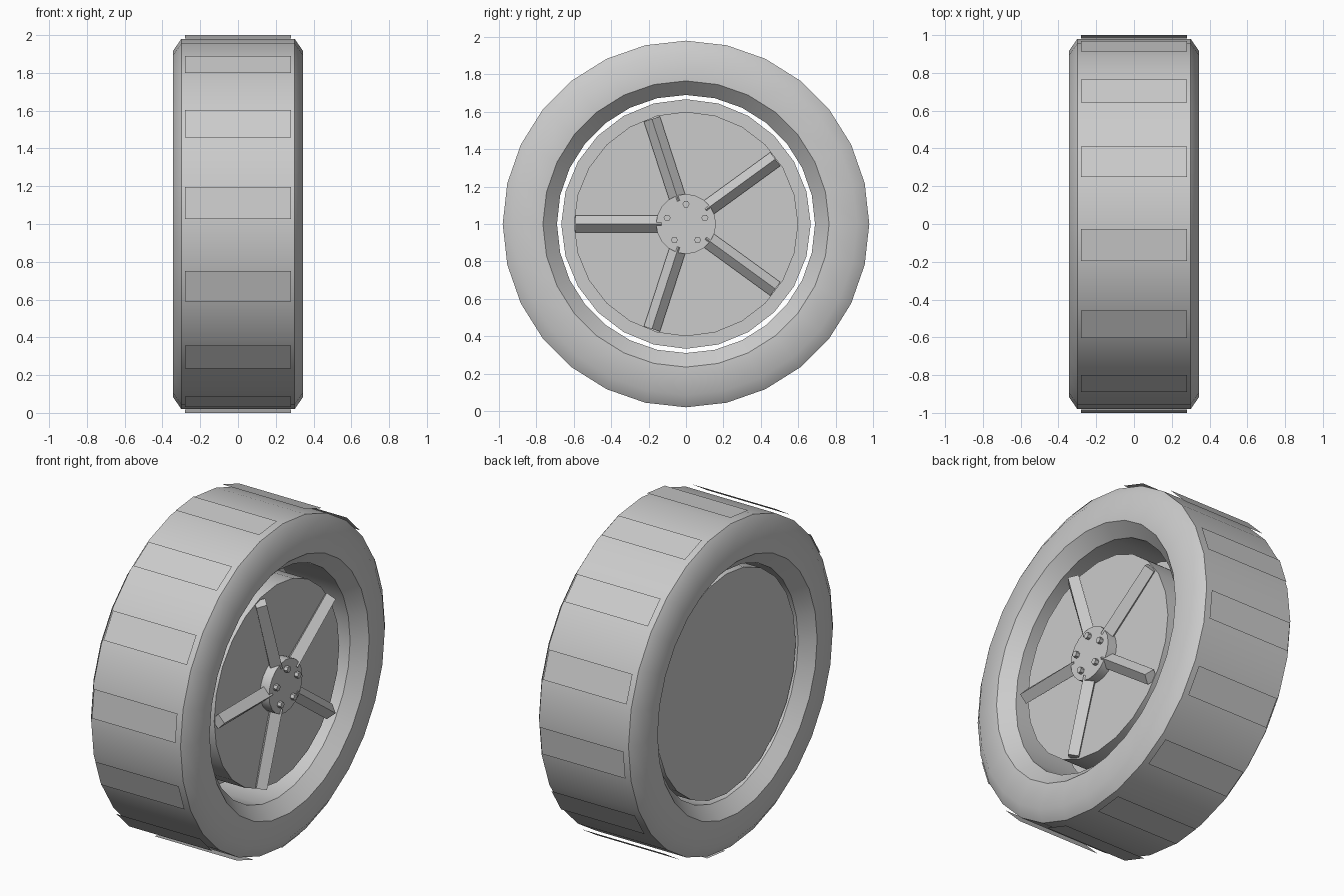
import bpy, bmesh, math
from mathutils import Matrix, Vector

if "Cube" in bpy.data.objects:
    bpy.data.objects.remove(bpy.data.objects["Cube"])

AXLE = Vector((0, 0, 1))  # wheel centre, axle runs along x


def finish(bm, name, smooth=None):
    bmesh.ops.recalc_face_normals(bm, faces=bm.faces)
    mesh = bpy.data.meshes.new(name)
    bm.to_mesh(mesh)
    bm.free()
    ob = bpy.data.objects.new(name, mesh)
    ob.location = AXLE
    bpy.context.collection.objects.link(ob)
    if smooth:
        bpy.ops.object.select_all(action='DESELECT')
        ob.select_set(True)
        bpy.context.view_layer.objects.active = ob
        bpy.ops.object.shade_smooth_by_angle(angle=math.radians(smooth))
    return ob


def lathe(name, profile, sides, closed=False, smooth=None):
    """Spin (x, radius) points around the axle; open profiles get end caps."""
    bm = bmesh.new()
    rings = []
    for x, r in profile:
        rings.append([bm.verts.new((x, r * math.cos(2 * math.pi * i / sides),
                                    r * math.sin(2 * math.pi * i / sides)))
                      for i in range(sides)])
    pairs = list(zip(rings, rings[1:]))
    if closed:
        pairs.append((rings[-1], rings[0]))
    else:
        bm.faces.new(rings[0])
        bm.faces.new(rings[-1])
    for a, b in pairs:
        for i in range(sides):
            j = (i + 1) % sides
            bm.faces.new((a[i], a[j], b[j], b[i]))
    return finish(bm, name, smooth)


# Tyre: chamfered ring with an open centre
half = [(0.30, 0.98), (0.345, 0.915), (0.345, 0.765), (0.27, 0.69)]
lathe("tyre", half + [(-x, r) for x, r in reversed(half)], 28, closed=True, smooth=40)

# Tread plates: thin sheets hovering over every other tyre facet
for k in range(14):
    a = 2 * math.pi * (k + 0.75) / 14
    out = Vector((0, math.cos(a), math.sin(a)))
    side = Vector((0, -math.sin(a), math.cos(a)))
    bm = bmesh.new()
    vs = [bm.verts.new(out * 0.997 + side * s * 0.086 + Vector((x, 0, 0)))
          for x, s in ((-0.28, -1), (-0.28, 1), (0.28, 1), (0.28, -1))]
    f = bm.faces.new(vs)
    f.normal_update()
    if f.normal.dot(out) < 0:
        f.normal_flip()
    mesh = bpy.data.meshes.new("tread_plate")
    bm.to_mesh(mesh)
    bm.free()
    plate = bpy.data.objects.new("tread_plate", mesh)
    plate.location = AXLE
    bpy.context.collection.objects.link(plate)

# Rim: wide back drum with a narrower front disc
lathe("rim", [(-0.27, 0.667), (-0.05, 0.667), (-0.05, 0.60), (0.26, 0.60)], 24, smooth=40)

# Hub cap
lathe("hub", [(0.24, 0.16), (0.32, 0.16)], 20, smooth=40)

# Five diamond-section spokes
for k in range(5):
    a = math.radians(36 + 72 * k)
    bm = bmesh.new()
    ends = []
    for r, h in ((0.13, 0.048), (0.59, 0.042)):
        ends.append([bm.verts.new((0.28 + h * u, r, 0.045 * v))
                     for u, v in ((1, 0), (0, 1), (-1, 0), (0, -1))])
    for i in range(4):
        j = (i + 1) % 4
        bm.faces.new((ends[0][i], ends[0][j], ends[1][j], ends[1][i]))
    bm.faces.new(ends[0])
    bm.faces.new(ends[1])
    bmesh.ops.rotate(bm, verts=bm.verts, matrix=Matrix.Rotation(a, 3, 'X'))
    finish(bm, "spoke")

# Five hexagonal wheel nuts
for k in range(5):
    a = math.radians(90 + 72 * k)
    nut = lathe("wheel_nut", [(0.31, 0.019), (0.343, 0.019)], 6)
    nut.location = AXLE + Vector((0, 0.106 * math.cos(a), 0.106 * math.sin(a)))
